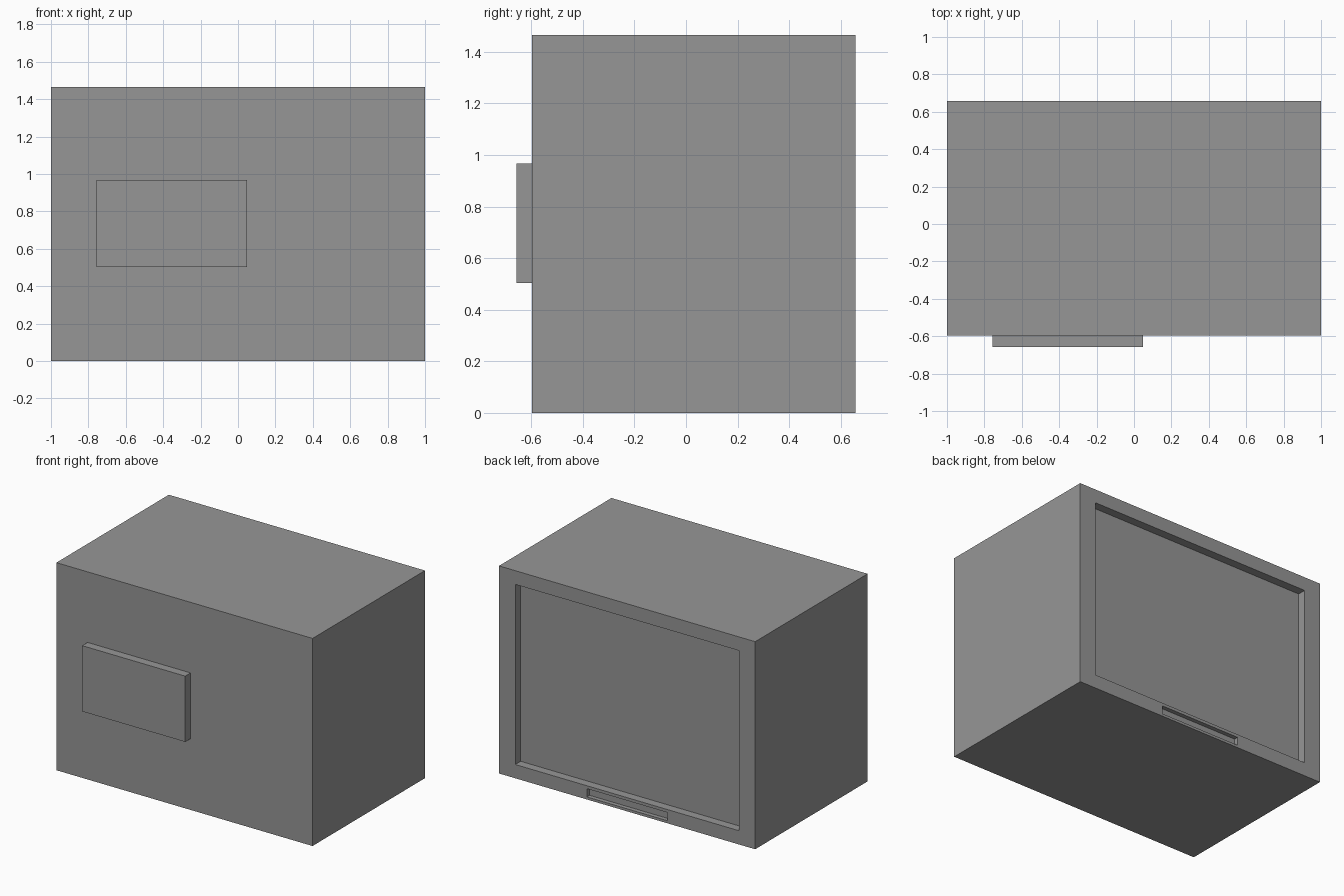
import bpy
import bmesh
from mathutils import Matrix, Vector

default = bpy.data.objects.get("Cube")
if default:
    bpy.data.objects.remove(default, do_unlink=True)

GREY = (0.305, 0.305, 0.305, 1.0)
grey = bpy.data.materials.new("mid_grey")
grey.use_nodes = True
grey.diffuse_color = GREY
grey.node_tree.nodes["Principled BSDF"].inputs["Base Color"].default_value = GREY


def box(name, low, high):
    """Axis-aligned box between two opposite corners."""
    low, high = Vector(low), Vector(high)
    bm = bmesh.new()
    bmesh.ops.create_cube(bm, size=1, matrix=Matrix.Translation((low + high) / 2)
                          @ Matrix.Diagonal((*(high - low), 1)))
    mesh = bpy.data.meshes.new(name)
    bm.to_mesh(mesh)
    bm.free()
    mesh.materials.append(grey)
    obj = bpy.data.objects.new(name, mesh)
    bpy.context.collection.objects.link(obj)
    return obj


def cut(target, name, low, high):
    """Cut a box-shaped pocket out of the target."""
    cutter = box(name, low, high)
    cutter.hide_render = True
    mod = target.modifiers.new(name, "BOOLEAN")
    mod.operation, mod.solver, mod.object = "DIFFERENCE", "EXACT", cutter
    bpy.context.view_layer.objects.active = target
    bpy.ops.object.modifier_apply(modifier=name)
    bpy.data.objects.remove(cutter, do_unlink=True)


FRONT, BACK, HEIGHT = -0.597, 0.657, 1.465
BORDER = 0.097

# Main housing
housing = box("housing", (-1, FRONT, 0), (1, BACK, HEIGHT))

# Large shallow panel recess and small slot below it, both in the back
cut(housing, "panel_recess", (-0.873, BACK - 0.06, BORDER),
    (0.873, BACK + 0.1, HEIGHT - BORDER))
cut(housing, "handle_slot", (-0.314, BACK - 0.03, 0.018),
    (0.314, BACK + 0.1, 0.076))

# Raised plate on the front
box("front_plate", (-0.757, -BACK, 0.503), (0.048, FRONT, 0.967))
